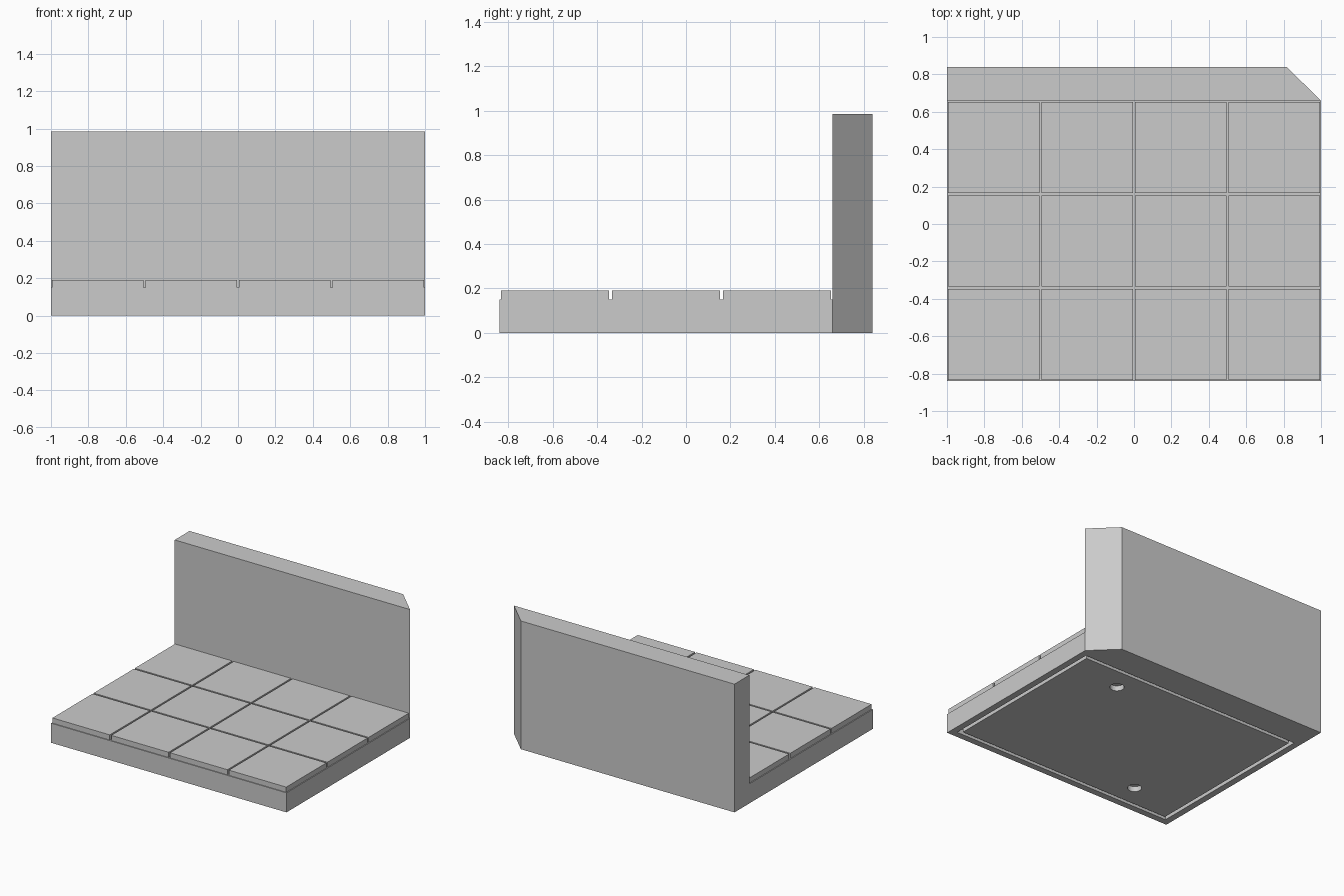
import bpy, bmesh
from mathutils import Matrix

cube = bpy.data.objects.get("Cube")
if cube:
    bpy.data.objects.remove(cube, do_unlink=True)

# Material
stone = bpy.data.materials.new("plain grey")
stone.use_nodes = True
GREY = (0.6, 0.6, 0.6, 1)
stone.diffuse_color = GREY
stone.node_tree.nodes["Principled BSDF"].inputs["Base Color"].default_value = GREY

FRONT, WALL, BACK = -0.84, 0.66, 0.84
BASE_TOP, TILE_TOP, WALL_TOP = 0.15, 0.19, 0.985
TILE, GAP = 0.5, 0.0065
MID = (FRONT + WALL) / 2


def add_object(name, bm):
    bmesh.ops.recalc_face_normals(bm, faces=bm.faces[:])
    mesh = bpy.data.meshes.new(name)
    bm.to_mesh(mesh)
    bm.free()
    mesh.materials.append(stone)
    obj = bpy.data.objects.new(name, mesh)
    bpy.context.collection.objects.link(obj)
    return obj


def prism(name, outline, z0, z1):
    bm = bmesh.new()
    face = bm.faces.new([bm.verts.new((x, y, z0)) for x, y in outline])
    top = bmesh.ops.extrude_face_region(bm, geom=[face])["geom"]
    verts = [v for v in top if isinstance(v, bmesh.types.BMVert)]
    bmesh.ops.translate(bm, verts=verts, vec=(0, 0, z1 - z0))
    return add_object(name, bm)


def rectangle(x0, x1, y0, y1):
    return [(x0, y0), (x1, y0), (x1, y1), (x0, y1)]


def ring(name, outer, inner, z0, z1):
    bm = bmesh.new()
    loops = [[bm.verts.new((x, y, z)) for x, y in outline]
             for outline, z in ((outer, z0), (outer, z1), (inner, z1), (inner, z0))]
    for a, b in zip(loops, loops[1:] + loops[:1]):
        for i in range(4):
            j = (i + 1) % 4
            bm.faces.new((a[i], a[j], b[j], b[i]))
    return add_object(name, bm)


def cut(target, cutter):
    cutter.hide_render = True
    mod = target.modifiers.new("cut", "BOOLEAN")
    mod.operation, mod.solver, mod.object = "DIFFERENCE", "EXACT", cutter
    bpy.context.view_layer.update()
    graph = bpy.context.evaluated_depsgraph_get()
    mesh = bpy.data.meshes.new_from_object(target.evaluated_get(graph))
    target.modifiers.clear()
    target.data = mesh
    bpy.data.objects.remove(cutter, do_unlink=True)


# Floor slab with a groove around its underside
base = prism("floor_base", rectangle(-1, 1, FRONT, WALL), 0, BASE_TOP)


def inset(d):
    return rectangle(-1 + d, 1 - d, FRONT + d, WALL - d)


cut(base, ring("groove_cutter", inset(0.05), inset(0.078), -0.05, 0.04))

# Two round sockets on opposite quarters of the underside
for side in (-1, 1):
    bm = bmesh.new()
    bmesh.ops.create_cone(bm, cap_ends=True, segments=32, radius1=0.05, radius2=0.05,
                          depth=0.08,
                          matrix=Matrix.Translation((side * TILE, MID + side * TILE, 0)))
    cut(base, add_object("socket_cutter", bm))

# Square floor tiles separated by narrow joints
for row in range(3):
    for col in range(4):
        x, y = -1 + col * TILE, FRONT + row * TILE
        prism(f"floor_tile_{row + 1}_{col + 1}",
              rectangle(x + GAP, x + TILE - GAP, y + GAP, y + TILE - GAP),
              BASE_TOP, TILE_TOP)

# Back wall with one mitred end
prism("back_wall", [(-1, WALL), (1, WALL), (0.815, BACK), (-1, BACK)], 0, WALL_TOP)
